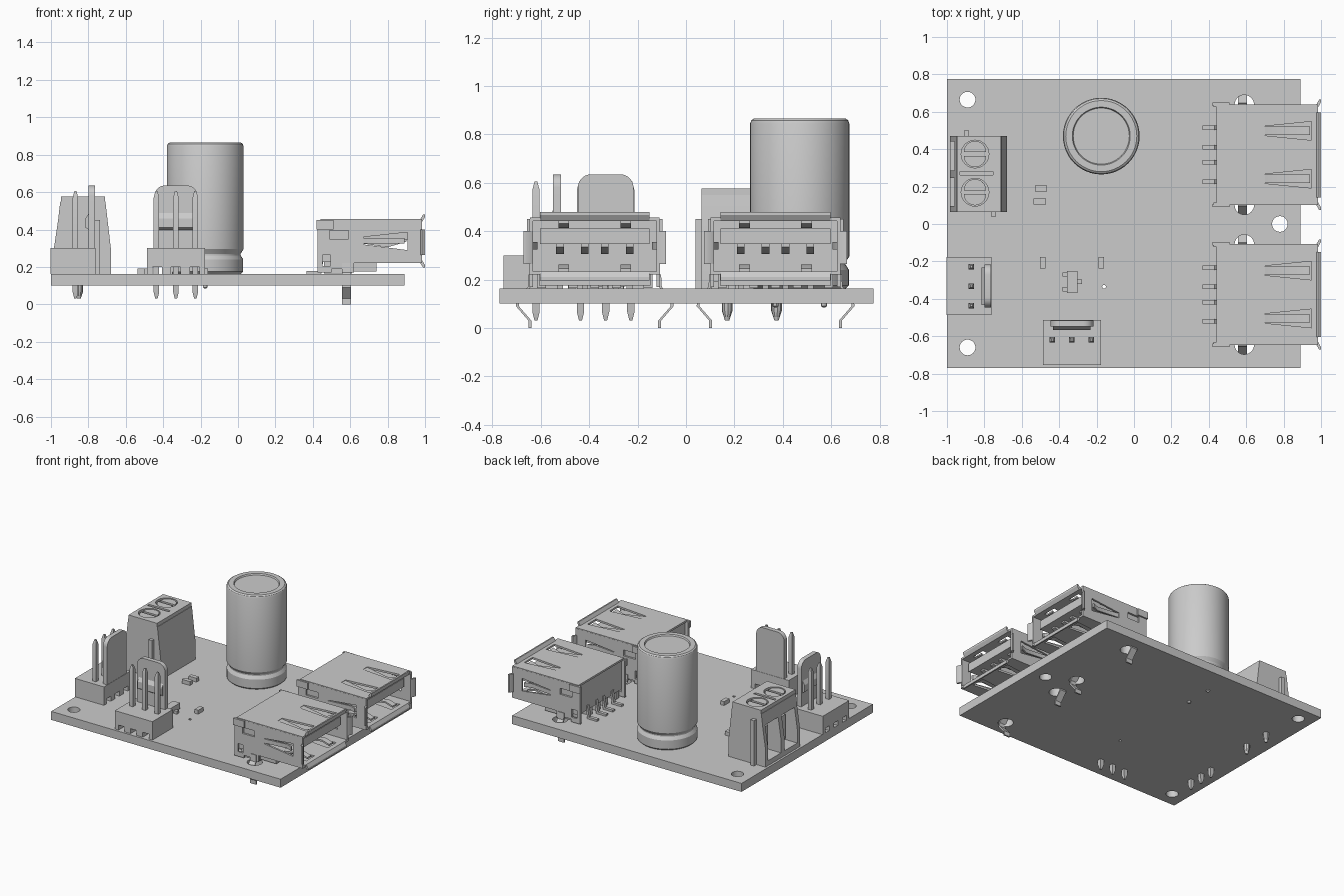
import bpy, bmesh, math
from mathutils import Matrix

cube = bpy.data.objects.get("Cube")
if cube:
    bpy.data.objects.remove(cube, do_unlink=True)

grey = bpy.data.materials.new("light_grey")
grey.use_nodes = True
grey.diffuse_color = (0.6, 0.6, 0.6, 1)
grey.node_tree.nodes["Principled BSDF"].inputs["Base Color"].default_value = (0.6, 0.6, 0.6, 1)

# Local (u, v, depth) axes for extrusions along x, y or z
AXES = {
    "x": Matrix(((0, 0, 1), (1, 0, 0), (0, 1, 0))),
    "y": Matrix(((1, 0, 0), (0, 0, -1), (0, 1, 0))),
    "z": Matrix.Identity(3),
}


def finish(name, bm, place=None):
    bmesh.ops.remove_doubles(bm, verts=bm.verts, dist=1e-5)
    bmesh.ops.recalc_face_normals(bm, faces=bm.faces)
    if place:
        bm.transform(place)
    mesh = bpy.data.meshes.new(name)
    bm.to_mesh(mesh)
    bm.free()
    mesh.materials.append(grey)
    obj = bpy.data.objects.new(name, mesh)
    bpy.context.collection.objects.link(obj)
    return obj


def prism(name, axis, a, b, outline, holes=(), place=None):
    """Extrude a 2D outline with holes from a to b along an axis."""
    curve = bpy.data.curves.new(name, "CURVE")
    curve.dimensions, curve.fill_mode = "2D", "BOTH"
    curve.extrude = abs(b - a) / 2
    for loop in (outline, *holes):
        spline = curve.splines.new("POLY")
        spline.points.add(len(loop) - 1)
        for point, (u, v) in zip(spline.points, loop):
            point.co = (u, v, 0, 1)
        spline.use_cyclic_u = True
    temp = bpy.data.objects.new(name, curve)
    bpy.context.collection.objects.link(temp)
    graph = bpy.context.evaluated_depsgraph_get()
    mesh = bpy.data.meshes.new_from_object(temp.evaluated_get(graph))
    bpy.data.objects.remove(temp)
    bm = bmesh.new()
    bm.from_mesh(mesh)
    bpy.data.meshes.remove(mesh)
    shift = Matrix.Translation([(a + b) / 2 if c == axis else 0 for c in "xyz"])
    bm.transform(shift @ AXES[axis].to_4x4())
    return finish(name, bm, place)


def rect(u0, u1, v0, v1):
    return [(u0, v0), (u1, v0), (u1, v1), (u0, v1)]


def circle(u, v, r, n=32, start=0, sweep=math.tau):
    steps = n if sweep == math.tau else n - 1
    return [(u + r * math.cos(start + sweep * i / steps),
             v + r * math.sin(start + sweep * i / steps)) for i in range(n)]


def box(name, x0, x1, y0, y1, z0, z1, place=None):
    bm = bmesh.new()
    bmesh.ops.create_cube(bm, size=1)
    size = Matrix.Diagonal((x1 - x0, y1 - y0, z1 - z0, 1))
    bm.transform(Matrix.Translation(((x0 + x1) / 2, (y0 + y1) / 2, (z0 + z1) / 2)) @ size)
    return finish(name, bm, place)


def lathe(name, x, y, profile, n=48):
    bm = bmesh.new()
    verts = [bm.verts.new((r, 0, z)) for r, z in profile]
    edges = [bm.edges.new(pair) for pair in zip(verts, verts[1:])]
    bmesh.ops.spin(bm, geom=verts + edges, axis=(0, 0, 1), cent=(0, 0, 0), angle=math.tau, steps=n)
    return finish(name, bm, Matrix.Translation((x, y, 0)))


def pin(name, x, y, z0, z1, w, tip, n=4, place=None):
    """Straight pin with tapered ends."""
    bm = bmesh.new()
    rings = []
    for z, s in ((z0, .4), (z0 + tip, 1), (z1 - tip, 1), (z1, .4)):
        rings.append([bm.verts.new((px, py, z)) for px, py in circle(x, y, w * s, n, math.pi / 4)])
    for low, high in zip(rings, rings[1:]):
        for i in range(n):
            j = (i + 1) % n
            bm.faces.new((low[i], low[j], high[j], high[i]))
    bm.faces.new(rings[0])
    bm.faces.new(rings[-1])
    return finish(name, bm, place)


# Circuit board with mounting and connector holes
PORTS = (0.37, -0.377)
drill = [circle(-.89, .665, .042), circle(-.89, -.66, .042), circle(.78, 0, .042),
         circle(-.16, -.335, .01, 12)]
drill += [circle(.59, y + s * .268, .052) for y in PORTS for s in (-1, 1)]
prism("circuit_board", "z", .10, .163, rect(-1, .89, -.77, .775), drill)

# Capacitor can with pinched base and rimmed top
lathe("capacitor_can", -.175, .47, [
    (0, .163), (.19, .163), (.203, .175), (.203, .24), (.197, .25), (.189, .262), (.189, .27),
    (.197, .283), (.205, .295), (.205, .845), (.2, .858), (.19, .865), (.155, .865),
    (.15, .855), (0, .855)])
for y in (.37, .57):
    pin("capacitor_lead", -.175, y, .085, .17, .013, .005, 12)


# Three-pin header with locking tab, tab facing local +y
def pin_header(x, y, turn):
    place = Matrix.Translation((x, y, 0)) @ Matrix.Rotation(math.radians(turn), 4, "Z")
    base = [(-.155, .163)]
    for u in (-.1, 0, .1):
        base += [(u - .025, .163), (u - .025, .2), (u + .025, .2), (u + .025, .163)]
    base += [(.155, .163), (.155, .3), (-.155, .3)]
    prism("header_base", "y", -.12, .12, base, place=place)
    tab = [(-.115, .29), (.115, .29)]
    tab += circle(.06, .58, .055, 8, 0, math.pi / 2) + circle(-.06, .58, .055, 8, math.pi / 2, math.pi / 2)
    prism("header_tab", "y", .085, .118, tab, place=place)
    prism("header_tab_hook", "x", -.1, .1,
          [(.09, .395), (.068, .41), (.068, .46), (.09, .495)], place=place)
    for u in (-.104, 0, .104):
        pin("header_pin", u, .014, .03, .605, .021, .035, place=place)


pin_header(-.332, -.634, 0)
pin_header(-.883, -.332, -90)

# Screw terminal block: side walls, notched core, drilled cap
side = [(-.984, .163), (-.68, .163), (-.68, .3), (-.712, .577), (-.947, .577), (-.984, .3)]
for y0, y1 in ((.064, .095), (.247, .287), (.44, .47)):
    prism("terminal_wall", "y", y0, y1, [(u, min(v, .55)) for u, v in side])
prism("terminal_core", "y", .064, .47, [
    (-.984, .163), (-.68, .163), (-.68, .3), (-.709, .55), (-.95, .55), (-.961, .46),
    (-.86, .46), (-.86, .2), (-.984, .2)])
SCREWS = (.17, .374)
prism("terminal_cap", "z", .548, .577, rect(-.947, -.712, .064, .47),
      [circle(-.85, y, .074) for y in SCREWS] + [rect(-.93, -.755, .262, .282)])
for y in SCREWS:
    prism("screw_base", "z", .54, .555, circle(-.85, y, .07))
    for k in (0, 1):
        flip = math.pi * k
        prism("screw_half", "z", .55, .572,
              circle(-.85, y + .01 - .02 * k, .06, 20, flip, math.pi))
    box("wire_clamp", -.9, -.85, y - .055, y + .055, .22, .4)
    pin("terminal_pin", -.85, y, .03, .2, .022, .04, 10)
box("terminal_rib", -.91, -.882, .465, .5, .163, .5)
box("terminal_key", -.765, -.737, .04, .07, .163, .45)


# Socket: folded metal shell around a plastic tongue
def socket(ym):
    slots = []
    for v in (-.128, .128):
        slots.append([(.7, ym + v - .025), (.95, ym + v - .05), (.95, ym + v + .05), (.7, ym + v + .025)])
    prism("shell_top", "z", .442, .456, rect(.44, .985, ym - .268, ym + .268), slots)
    prism("shell_bottom", "z", .22, .234, rect(.6, .985, ym - .262, ym + .262), slots)
    for v in (-.128, .128):
        y = ym + v
        for z, d in ((.449, -1), (.227, 1)):
            prism("shell_spring", "y", y - .022, y + .022, [
                (.69, z - .006), (.69, z + .006), (.88, z + d * .03 + .006),
                (.94, z + d * .012 + .006), (.94, z + d * .012 - .006), (.88, z + d * .03 - .006)])
    wall = [(.425, .17), (.5, .17), (.5, .19), (.56, .19), (.56, .17), (.62, .17), (.62, .22),
            (.985, .22), (.985, .45), (.44, .45), (.425, .44)]
    openings = [rect(.452, .495, .205, .265), rect(.49, .59, .35, .395),
                [(.67, .32), (.905, .29), (.905, .385), (.67, .36)]]
    for s in (-1, 1):
        e = ym + s * .262
        prism("shell_side", "y", e - .007, e + .007, wall, openings)
        prism("side_spring", "z", .325, .355, [
            (.66, e - .006), (.66, e + .006), (.84, e - s * .02 + .006), (.89, e + .006),
            (.89, e - .006), (.84, e - s * .02 - .006)])
        box("rear_tab", .42, .51, *sorted((ym + s * .262, ym + s * .28)), .40, .45)
        # Flared lips around the mouth
        prism("side_lip", "z", .265, .4, [
            (.975, ym + s * .255), (.985, ym + s * .255), (1, ym + s * .282), (1, ym + s * .295),
            (.99, ym + s * .295), (.975, ym + s * .269)])
        z = .338 + s * .118
        prism("shell_lip", "y", ym - .227, ym + .227, [
            (.975, z - s * .014), (.985, z - s * .014), (1, z + s * .01), (1, z + s * .024),
            (.99, z + s * .024), (.975, z)])
        # Kinked mounting leg through the board
        path = [(.262, .22), (.265, .17), (.312, .115), (.314, .09), (.262, .03), (.262, 0)]
        leg = path + [(u + .012, v) for u, v in reversed(path)]
        prism("mounting_leg", "x", .555, .605, [(ym + s * u, v) for u, v in leg])
    box("socket_housing", .45, .6, ym - .255, ym + .255, .225, .442)
    box("socket_foot", .61, .74, ym - .23, ym + .23, .175, .222)
    for v in (-.22, -.09, 0, .09, .22):
        box("housing_rib", .46, .61, ym + v - .018, ym + v + .018, .165, .23)
    box("socket_tongue", .59, .95, ym - .227, ym + .227, .346, .41)
    for v in (-.144, -.041, .041, .144):
        y = ym + v
        prism("socket_contact", "y", y - .016, y + .016,
              [(.6, .35), (.6, .335), (.8, .305), (.9, .335), (.9, .35)])
        prism("solder_tail", "y", y - .012, y + .012, [
            (.365, .163), (.365, .178), (.43, .178), (.445, .26), (.46, .26), (.445, .163)])


for port in PORTS:
    socket(port)

# Small surface-mount parts
for x, y, w, d in ((-.497, .19, .033, .016), (-.503, .12, .033, .015),
                   (-.487, -.207, .015, .031), (-.176, -.207, .015, .031)):
    box("chip_part", x - w, x + w, y - d, y + d, .163, .192)
box("transistor_body", -.358, -.302, -.37, -.25, .172, .215)
for x, y in ((-.366, -.35), (-.366, -.27), (-.294, -.31)):
    box("transistor_lead", x - .016, x + .016, y - .012, y + .012, .163, .185)

# Smooth round surfaces, keep hard edges
bpy.ops.object.select_all(action="DESELECT")
for obj in bpy.context.collection.objects:
    if obj.type == "MESH" and obj.data.materials and obj.data.materials[0] == grey:
        obj.select_set(True)
        bpy.context.view_layer.objects.active = obj
bpy.ops.object.shade_smooth_by_angle(angle=math.radians(30))
